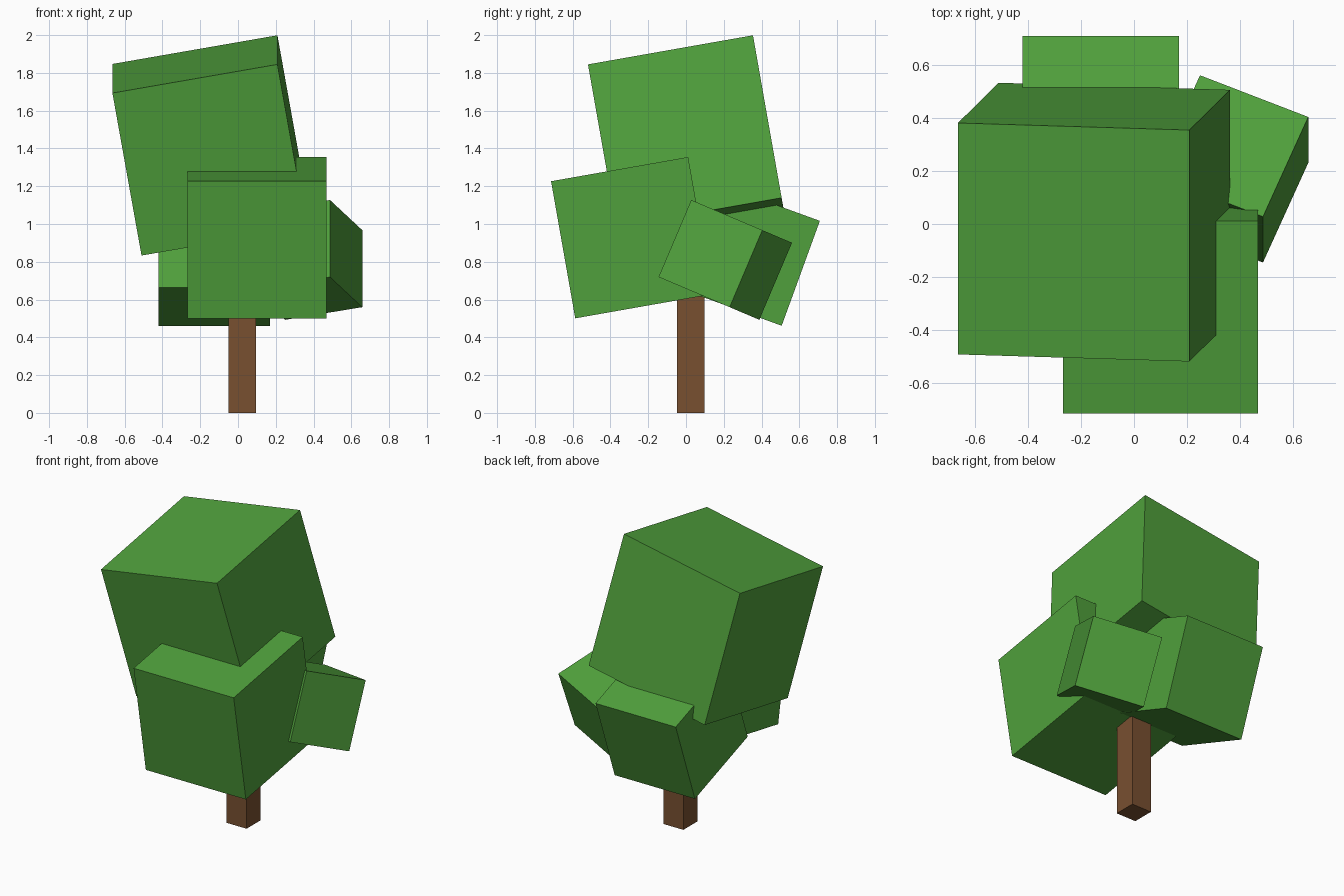
import bpy
from math import radians
from mathutils import Matrix, Vector

if "Cube" in bpy.data.objects:
    bpy.data.objects.remove(bpy.data.objects["Cube"])


def material(name, color):
    m = bpy.data.materials.new(name)
    m.diffuse_color = (*color, 1)
    m.use_nodes = True
    m.node_tree.nodes["Principled BSDF"].inputs["Base Color"].default_value = m.diffuse_color
    return m


leaf = material("leaf green", (0.080, 0.352, 0.045))
bark = material("bark brown", (0.188, 0.080, 0.030))


def box(name, center, size, mat, rx=0, ry=0, rz=0):
    """Box turned about its own x, then y, then z axis."""
    bpy.ops.mesh.primitive_cube_add(size=1)
    ob = bpy.context.object
    ob.name = name
    turn = Matrix.Identity(4)
    for angle, axis in ((rx, 'X'), (ry, 'Y'), (rz, 'Z')):
        turn = turn @ Matrix.Rotation(radians(angle), 4, axis)
    ob.matrix_world = (Matrix.Translation(center) @ turn
                       @ Matrix.Diagonal((*Vector(size), 1)))
    ob.data.materials.append(mat)
    return ob


# Trunk, ending inside the foliage
box("trunk", (0.023, 0.026, 0.375), (0.146, 0.146, 0.75), bark)

# Tilted foliage cubes
box("top_foliage", (-0.151, 0.007, 1.416), (0.887,) * 3, leaf, rx=10, ry=-10)
box("front_foliage", (0.10, -0.2875, 0.9275), (0.737,) * 3, leaf, rx=10)
box("back_foliage", (-0.125, 0.33, 0.84), (0.591,) * 3, leaf, rx=-20)
box("side_foliage", (0.368, 0.208, 0.81), (0.443,) * 3, leaf, rx=-23, rz=-22.7)
